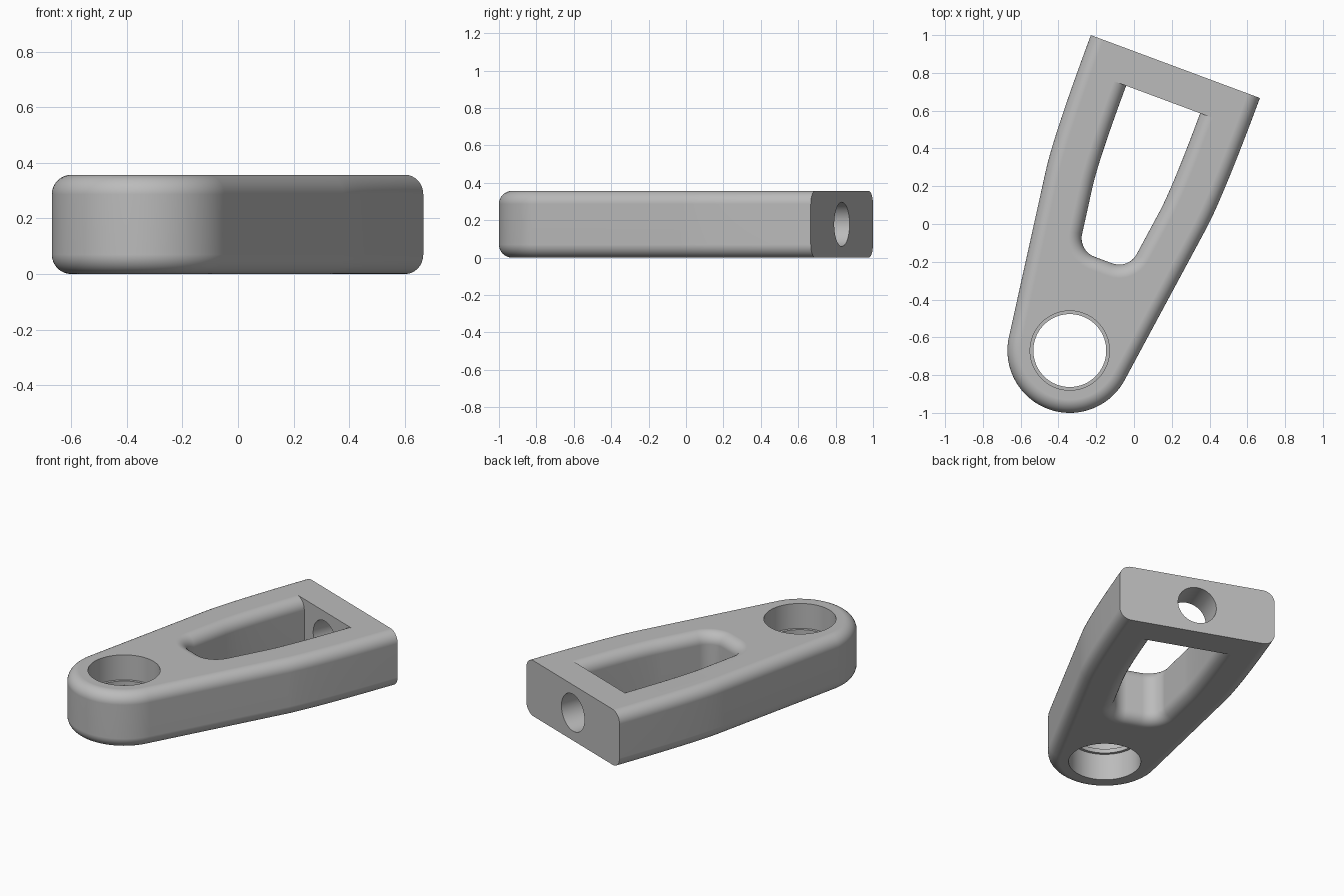
import bpy, bmesh, math
from mathutils import Matrix, Vector

HEIGHT = 0.357
FILLET = 0.07
TAPER = math.radians(7.9)
LENGTH = 1.604          # eye centre to end face
PLACE = Matrix.Translation((-0.34, -0.67, 0)) @ Matrix.Rotation(math.radians(-20.4), 4, 'Z')

if "Cube" in bpy.data.objects:
    bpy.data.objects.remove(bpy.data.objects["Cube"])

metal = bpy.data.materials.new("plain_grey_metal")
metal.use_nodes = True
grey = (0.5, 0.5, 0.5, 1)
metal.diffuse_color = grey
metal.node_tree.nodes["Principled BSDF"].inputs["Base Color"].default_value = grey


def tapered_path(cu, cv, radius, end_u, end_v, bend_v=0.85):
    """Open U-shaped path: round nose, tapered sides that bend parallel at the end."""
    half = []
    steps = 24
    for i in range(steps + 1):
        a = -math.pi / 2 + (math.pi / 2 - TAPER) * i / steps
        half.append(Vector((cu + radius * math.cos(a), cv + radius * math.sin(a))))
    start, slope = half[-1], math.tan(TAPER)
    p0 = Vector((start.x + slope * (bend_v - start.y), bend_v))
    p1 = Vector((end_u, start.y + (end_u - start.x) / slope))
    p2 = Vector((end_u, end_v))
    bend = 14
    for i in range(bend + 1):
        t = i / bend
        half.append(p0 * (1 - t) ** 2 + p1 * 2 * t * (1 - t) + p2 * t * t)
    mirrored = [Vector((-p.x, p.y)) for p in reversed(half) if p.x > 1e-6]
    return mirrored + half


def inset_path(path, d):
    """Shift the path inward, keeping its two ends on the end line."""
    out = []
    for i, p in enumerate(path):
        if i == 0:
            n = Vector((1, 0))
        elif i == len(path) - 1:
            n = Vector((-1, 0))
        else:
            t = (path[i + 1] - path[i - 1]).normalized()
            n = Vector((-t.y, t.x))
        out.append(p + n * d)
    return out


def finish(bm, name):
    bmesh.ops.recalc_face_normals(bm, faces=bm.faces)
    bmesh.ops.transform(bm, matrix=PLACE, verts=bm.verts)
    mesh = bpy.data.meshes.new(name)
    bm.to_mesh(mesh)
    bm.free()
    obj = bpy.data.objects.new(name, mesh)
    bpy.context.collection.objects.link(obj)
    mesh.materials.append(metal)
    return obj


def loft(name, path, levels):
    bm = bmesh.new()
    rings = [[bm.verts.new((p.x, p.y, z)) for p in inset_path(path, d)] for z, d in levels]
    n = len(path)
    for low, high in zip(rings, rings[1:]):
        for i in range(n):
            j = (i + 1) % n
            bm.faces.new((low[i], low[j], high[j], high[i]))
    bm.faces.new(rings[0])
    bm.faces.new(rings[-1])
    return finish(bm, name)


def cylinder(name, radius, depth, matrix):
    bm = bmesh.new()
    bmesh.ops.create_cone(bm, cap_ends=True, segments=72, radius1=radius,
                          radius2=radius, depth=depth, matrix=matrix)
    return finish(bm, name)


# Quarter-round levels for the bottom edge, mirrored for the top
quarter = []
for k in range(9):
    a = math.pi / 2 * k / 8
    quarter.append((FILLET * (1 - math.cos(a)), FILLET * (1 - math.sin(a))))
rounded = quarter + [(HEIGHT - z, d) for z, d in reversed(quarter)]

# Main body
body = loft("link_body", tapered_path(0, 0, 0.33, 0.4775, LENGTH), rounded)

# Window with flared rims
flared = [(z, -d) for z, d in rounded]
flared = [(-0.05, -FILLET)] + flared + [(HEIGHT + 0.05, -FILLET)]
cutters = [loft("window_cutter", tapered_path(0.05, 0.616, 0.105, 0.209, 1.418), flared)]

# Eye: through bore, with wider bores above and below a thin inner lip
lip_bottom, lip_top = 0.17, 0.197
cutters.append(cylinder("bore_cutter", 0.193, 1, Matrix.Translation((0, 0, HEIGHT / 2))))
cutters.append(cylinder("upper_bore_cutter", 0.21, 0.4, Matrix.Translation((0, 0, lip_top + 0.2))))
cutters.append(cylinder("lower_bore_cutter", 0.21, 0.4, Matrix.Translation((0, 0, lip_bottom - 0.2))))

# Hole through the end bar
cutters.append(cylinder("end_hole_cutter", 0.118, 0.4,
                        Matrix.Translation((0, LENGTH - 0.08, HEIGHT / 2))
                        @ Matrix.Rotation(math.pi / 2, 4, 'X')))

bpy.ops.object.select_all(action='DESELECT')
bpy.context.view_layer.objects.active = body
body.select_set(True)
for cutter in cutters:
    cutter.hide_render = True
    mod = body.modifiers.new(cutter.name, 'BOOLEAN')
    mod.operation = 'DIFFERENCE'
    mod.solver = 'EXACT'
    mod.object = cutter
    bpy.ops.object.modifier_apply(modifier=mod.name)
    bpy.data.objects.remove(cutter)

# Smooth fillets, crisp machined edges
bpy.ops.object.shade_smooth_by_angle(angle=math.radians(30))
weighted = body.modifiers.new("even_normals", 'WEIGHTED_NORMAL')
weighted.keep_sharp = True
